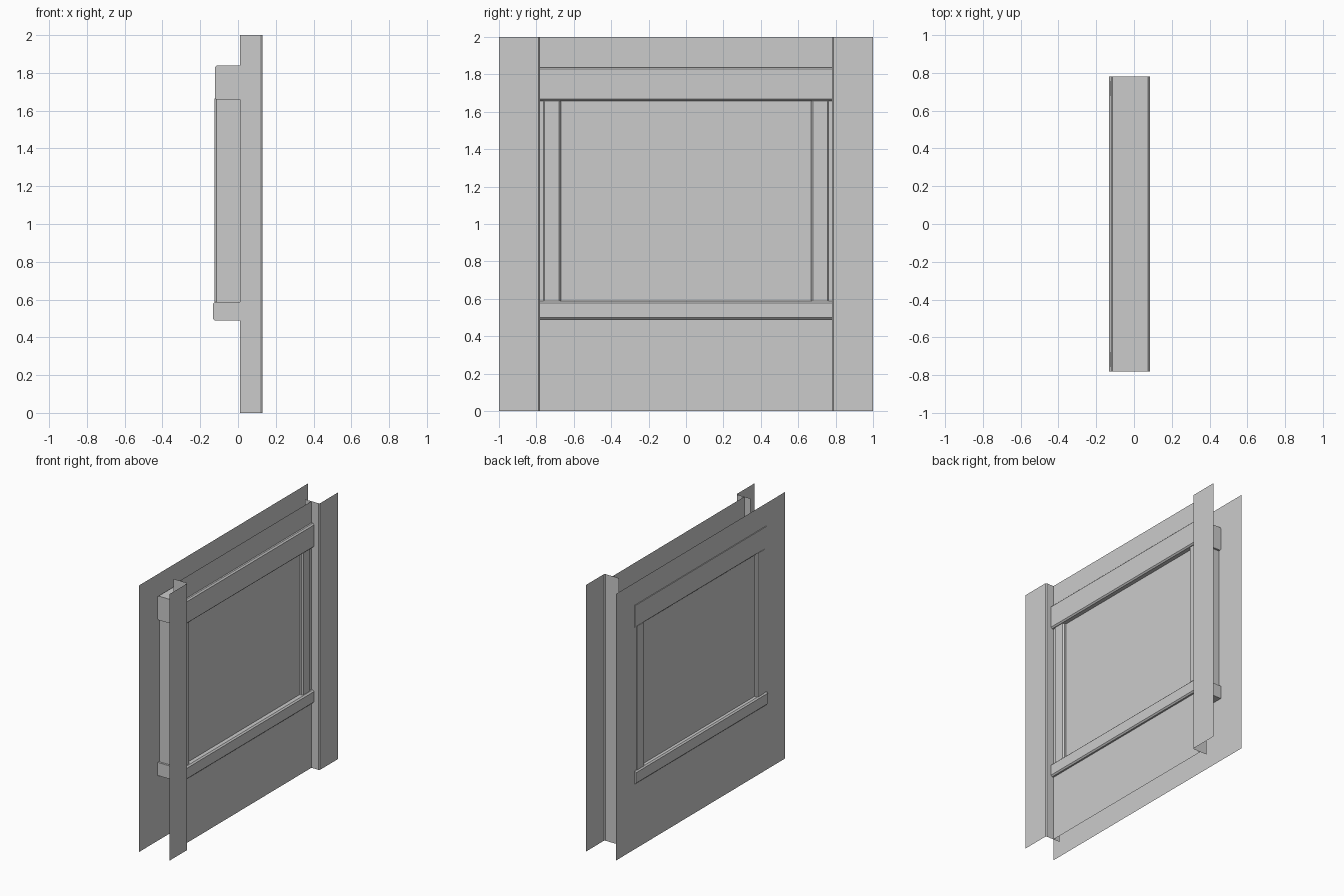
import bpy

if "Cube" in bpy.data.objects:
    bpy.data.objects.remove(bpy.data.objects["Cube"])

W = 0.781                 # half width of the recessed bay
OUT_X, IN_X = -0.12, 0.063


def mesh_object(name, verts, faces):
    me = bpy.data.meshes.new(name)
    me.from_pydata(verts, [], faces)
    me.update()
    ob = bpy.data.objects.new(name, me)
    bpy.context.collection.objects.link(ob)
    return ob


def panel(name, x, y0, y1, z0, z1, hole=None, outward=1):
    """Single-sided upright sheet facing +x or -x, with an optional opening."""
    verts = [(x, y0, z0), (x, y1, z0), (x, y1, z1), (x, y0, z1)]
    faces = [(0, 1, 2, 3)]
    if hole:
        a, b, c, d = hole
        verts += [(x, a, c), (x, b, c), (x, b, d), (x, a, d)]
        faces = [(i, (i + 1) % 4, (i + 1) % 4 + 4, i + 4) for i in range(4)]
    if outward < 0:
        faces = [f[::-1] for f in faces]
    return mesh_object(name, verts, faces)


def beam(name, x, y, z, bevel=0.01):
    """Box from (min, max) pairs with softened edges along its length."""
    bpy.ops.mesh.primitive_cube_add(
        size=1, location=[(p[0] + p[1]) / 2 for p in (x, y, z)])
    ob = bpy.context.object
    ob.name = name
    ob.scale = [p[1] - p[0] for p in (x, y, z)]
    bpy.ops.object.transform_apply(location=False, rotation=False, scale=True)
    # soften only the edges that run along the longest direction
    axis = max(range(3), key=lambda i: ob.dimensions[i])
    weights = ob.data.attributes.new("bevel_weight_edge", 'FLOAT', 'EDGE')
    for e in ob.data.edges:
        a, b = (ob.data.vertices[v].co for v in e.vertices)
        weights.data[e.index].value = 1.0 if abs(a[axis] - b[axis]) > 0.01 else 0.0
    mod = ob.modifiers.new("soft_edges", 'BEVEL')
    mod.limit_method = 'WEIGHT'
    mod.width = bevel
    mod.segments = 1
    bpy.ops.object.shade_smooth_by_angle()
    return ob


# Outer and inner wall sheets, both open for the window
opening = (-0.76, 0.76, 0.5, 1.83)
panel("outer_wall", OUT_X, -1, 1, 0, 2, opening, -1)
panel("inner_wall", IN_X, -W, W, 0, 2, opening)

# Pilasters at both ends: front face, chamfer, and the return past the wall
for side, s in (("left", -1), ("right", 1)):
    profile = ((0.13, 1), (0.13, W + 0.007), (0.123, W), (0.01, W))
    v = [(x, y * s, z) for x, y in profile for z in (0, 2)]
    f = [(i, i + 1, i + 3, i + 2) for i in (0, 2, 4)]
    mesh_object(side + "_pilaster", v, f if s < 0 else [q[::-1] for q in f])

# Window frame
beam("window_lintel", (-0.123, 0.085), (-W, W), (1.658, 1.838))
beam("window_sill", (-0.133, 0.085), (-W, W), (0.49, 0.588))
for side, s in (("left", -1), ("right", 1)):
    beam(side + "_jamb", (-0.124, 0.07), sorted((0.668 * s, 0.766 * s)), (0.58, 1.665))

# Window panes
panel("outer_pane", -0.10, -0.68, 0.68, 0.58, 1.67, None, -1)
panel("inner_pane", 0.045, -0.68, 0.68, 0.58, 1.67)
